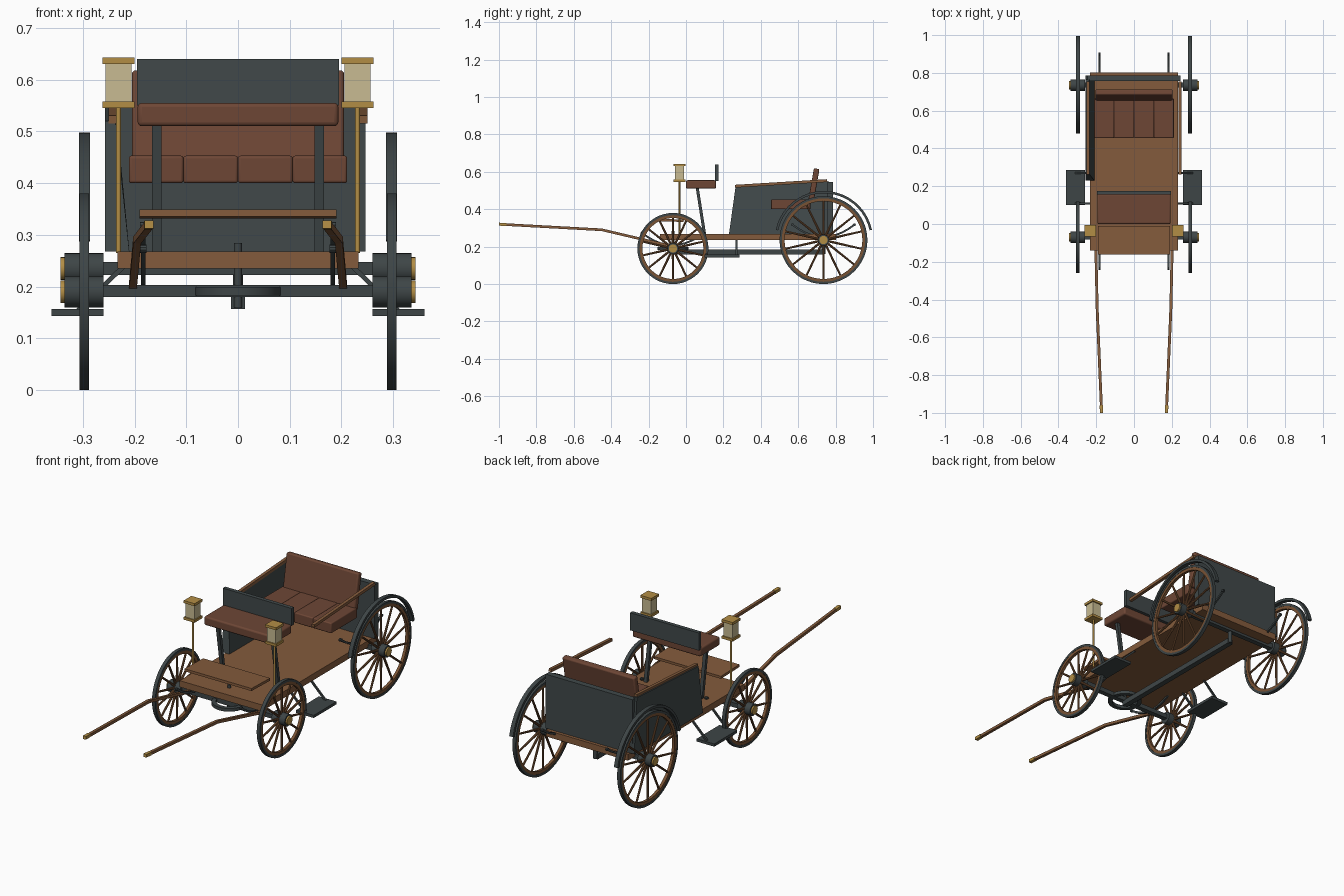
import bpy, bmesh
from math import pi, sin, cos, radians
from mathutils import Vector, Matrix

cube = bpy.data.objects.get("Cube")
if cube:
    bpy.data.objects.remove(cube)


def material(name, rgb):
    m = bpy.data.materials.new(name)
    m.use_nodes = True
    m.diffuse_color = (*rgb, 1)
    m.node_tree.nodes["Principled BSDF"].inputs["Base Color"].default_value = (*rgb, 1)
    return m


IRON = material("dark iron", (0.048, 0.06, 0.062))
PANEL = material("painted panel", (0.052, 0.066, 0.068))
WOOD = material("oak wood", (0.23, 0.105, 0.045))
RIMWOOD = material("wheel wood", (0.19, 0.085, 0.034))
LEATHER = material("brown leather", (0.155, 0.062, 0.036))
BRASS = material("brass", (0.45, 0.27, 0.06))
GLASS = material("lamp glass", (0.58, 0.5, 0.29))


def finish(name, bm, mat, smooth=False, bevel=0):
    bmesh.ops.recalc_face_normals(bm, faces=bm.faces)
    me = bpy.data.meshes.new(name)
    bm.to_mesh(me)
    bm.free()
    ob = bpy.data.objects.new(name, me)
    bpy.context.collection.objects.link(ob)
    me.materials.append(mat)
    if bevel:
        mod = ob.modifiers.new("soft edges", "BEVEL")
        mod.width, mod.segments = bevel, 3
    if smooth:
        bpy.ops.object.select_all(action="DESELECT")
        ob.select_set(True)
        bpy.context.view_layer.objects.active = ob
        bpy.ops.object.shade_smooth_by_angle(angle=radians(35))
    return ob


def box(name, x, y, z, mat, bevel=0, tilt=0):
    """Box from three (low, high) ranges, tilted about x."""
    bm = bmesh.new()
    bmesh.ops.create_cube(bm, size=1)
    size = [b - a for a, b in (x, y, z)]
    mid = [(a + b) / 2 for a, b in (x, y, z)]
    bm.transform(Matrix.Translation(mid) @ Matrix.Rotation(tilt, 4, "X") @ Matrix.Diagonal((*size, 1)))
    return finish(name, bm, mat, bevel > 0, bevel)


def sweep(name, points, width, height, mat, ref=(1, 0, 0)):
    """Rectangular bar along a path; width lies along ref."""
    bm = bmesh.new()
    pts = [Vector(p) for p in points]
    loops = []
    for i, p in enumerate(pts):
        t = (pts[min(i + 1, len(pts) - 1)] - pts[max(i - 1, 0)]).normalized()
        up = t.cross(Vector(ref)).normalized()
        side = up.cross(t)
        loops.append([bm.verts.new(p + side * a * width / 2 + up * b * height / 2)
                      for a, b in ((-1, -1), (1, -1), (1, 1), (-1, 1))])
    for a, b in zip(loops, loops[1:]):
        for k in range(4):
            j = (k + 1) % 4
            bm.faces.new((a[k], a[j], b[j], b[k]))
    bm.faces.new(loops[0])
    bm.faces.new(loops[-1])
    return finish(name, bm, mat)


def ring(name, centre, r0, r1, half, mat, axis="X", start=0, arc=360, steps=48):
    """Rectangular section turned round an axis, whole or part of a circle."""
    bm = bmesh.new()
    full = arc == 360
    loops = []
    for i in range(steps if full else steps + 1):
        a = radians(start + arc * i / steps)
        loop = []
        for r, h in ((r0, -half), (r1, -half), (r1, half), (r0, half)):
            p = (h, r * cos(a), r * sin(a)) if axis == "X" else (r * cos(a), r * sin(a), h)
            loop.append(bm.verts.new(Vector(centre) + Vector(p)))
        loops.append(loop)
    pairs = list(zip(loops, loops[1:])) + ([(loops[-1], loops[0])] if full else [])
    for a, b in pairs:
        for k in range(4):
            j = (k + 1) % 4
            bm.faces.new((a[k], a[j], b[j], b[k]))
    if not full:
        bm.faces.new(loops[0])
        bm.faces.new(loops[-1])
    return finish(name, bm, mat, True)


def rod(bm, a, b, r1, r2, sides):
    a, b = Vector(a), Vector(b)
    turn = (b - a).to_track_quat("Z", "Y").to_matrix().to_4x4()
    bmesh.ops.create_cone(bm, cap_ends=True, segments=sides, radius1=r1, radius2=r2,
                          depth=(b - a).length, matrix=Matrix.Translation((a + b) / 2) @ turn)


def cylinder(name, a, b, r, mat, sides=20):
    bm = bmesh.new()
    rod(bm, a, b, r, r, sides)
    return finish(name, bm, mat, True)


# Wheels
def wheel(label, s, y, r):
    c = (s * 0.297, y, r)
    ring(label + "_tyre", c, r - 0.012, r, 0.009, IRON)
    ring(label + "_rim", c, r - 0.027, r - 0.011, 0.0075, RIMWOOD)
    bm = bmesh.new()
    for i in range(14):
        a = 2 * pi * (i + 0.5) / 14
        d = Vector((0, cos(a), sin(a)))
        rod(bm, Vector(c) + d * 0.025, Vector(c) + d * (r - 0.02), 0.0065, 0.005, 8)
    finish(label + "_spokes", bm, RIMWOOD, True)
    cylinder(label + "_hub", (s * 0.26, y, r), (s * 0.335, y, r), 0.03, IRON)
    cylinder(label + "_hub_cap", (s * 0.33, y, r), (s * 0.343, y, r), 0.022, BRASS)


FRONT_Y, REAR_Y, FRONT_R, REAR_R = -0.07, 0.735, 0.19, 0.235
for side, s in (("left", 1), ("right", -1)):
    wheel("front_wheel_" + side, s, FRONT_Y, FRONT_R)
    wheel("rear_wheel_" + side, s, REAR_Y, REAR_R)
    ring("rear_fender_" + side, (s * 0.297, REAR_Y + 0.002, REAR_R), 0.25, 0.263, 0.0105, IRON,
         start=12, arc=156, steps=20)

    # Leaf springs, curled up at both ends
    for place, y, z in (("front", FRONT_Y, 0.208), ("rear", REAR_Y, 0.252)):
        path = [(s * 0.183, y + 0.165 * t / 5, z + 0.065 * (t / 5) ** 2) for t in range(-5, 6)]
        sweep(f"{place}_spring_{side}", path, 0.009, 0.01, IRON)
        for e in (path[0], path[-1]):
            cylinder(f"{place}_spring_eye_{side}", (e[0] - 0.006, e[1], e[2]),
                     (e[0] + 0.006, e[1], e[2]), 0.008, IRON, 10)

    # Pulling shafts with metal tips
    sweep("shaft_" + side, [(s * 0.203, -0.08, 0.203), (s * 0.195, -0.45, 0.29), (s * 0.172, -0.985, 0.319)],
          0.015, 0.014, WOOD)
    sweep("shaft_tip_" + side, [(s * 0.1735, -0.96, 0.318), (s * 0.172, -1.0, 0.32)], 0.017, 0.016, BRASS)

    # Steps hung from the floor
    box("step_" + side, sorted((s * 0.26, s * 0.36)), (0.1, 0.285), (0.143, 0.157), IRON)
    for y in (0.108, 0.27):
        sweep("step_strut_" + side, [(s * 0.215, y, 0.245), (s * 0.31, y, 0.153)], 0.009, 0.009, IRON, (0, 1, 0))

    # Lamps on posts
    x, y = s * 0.231, -0.035
    cylinder("lamp_post_" + side, (x, y, 0.265), (x, y, 0.55), 0.005, BRASS, 12)
    for part, h, z, mat in (("base", 0.031, (0.545, 0.558), BRASS), ("glass", 0.025, (0.558, 0.63), GLASS),
                            ("cap", 0.031, (0.63, 0.643), BRASS)):
        box(f"lamp_{part}_{side}", (x - h, x + h), (y - h, y + h), z, mat)

    # Front seat legs and body side rails
    sweep("front_seat_leg_" + side, [(s * 0.157, 0.1, 0.262), (s * 0.157, 0.06, 0.515)], 0.018, 0.016, IRON)
    sweep("side_rail_" + side, [(s * 0.2425, 0.262, 0.523), (s * 0.2425, 0.755, 0.553)], 0.016, 0.015, WOOD)

# Undercarriage
box("front_axle", (-0.265, 0.265), (-0.083, -0.057), (0.18, 0.203), IRON)
box("rear_axle", (-0.265, 0.265), (0.722, 0.748), (0.222, 0.248), IRON)
box("perch_beam", (-0.014, 0.014), (-0.07, 0.735), (0.157, 0.184), IRON)
cylinder("perch_rear_post", (0, REAR_Y, 0.16), (0, REAR_Y, 0.24), 0.01, IRON)
ring("turning_ring", (0, FRONT_Y, 0.191), 0.062, 0.083, 0.008, IRON, "Z")
cylinder("king_pin", (0, FRONT_Y, 0.16), (0, FRONT_Y, 0.284), 0.008, IRON)

# Floor and footboard
box("floor", (-0.233, 0.233), (-0.14, 0.803), (0.235, 0.268), WOOD)
box("footboard", (-0.19, 0.19), (-0.162, -0.012), (0.334, 0.347), WOOD, tilt=radians(-1.5))

# Front seat
box("front_seat_cushion", (-0.194, 0.194), (0, 0.16), (0.51, 0.555), LEATHER, 0.008)
box("front_seat_back", (-0.195, 0.195), (0.155, 0.175), (0.55, 0.64), PANEL)

# Rear body: tail panel and the one enclosed side, thicker at its foot
box("tail_panel", (-0.246, 0.246), (0.757, 0.787), (0.268, 0.545), PANEL)
bm = bmesh.new()
outline = ((0.23, 0.268, -0.21), (0.787, 0.268, -0.21), (0.765, 0.549, -0.237), (0.265, 0.52, -0.237))
inner = [bm.verts.new((x, y, z)) for y, z, x in outline]
outer = [bm.verts.new((-0.257, y, z)) for y, z, x in outline]
bm.faces.new(inner)
bm.faces.new(outer)
for k in range(4):
    j = (k + 1) % 4
    bm.faces.new((inner[k], inner[j], outer[j], outer[k]))
finish("side_panel", bm, PANEL)

# Rear seat: channelled cushion and leaning back
for i in range(4):
    x0 = -0.211 + i * 0.1055
    box("rear_seat_cushion", (x0, x0 + 0.1055), (0.455, 0.665), (0.4, 0.453), LEATHER, 0.005)
box("rear_seat_back", (-0.205, 0.205), (0.668, 0.698), (0.435, 0.618), LEATHER, 0.007, radians(-10))
